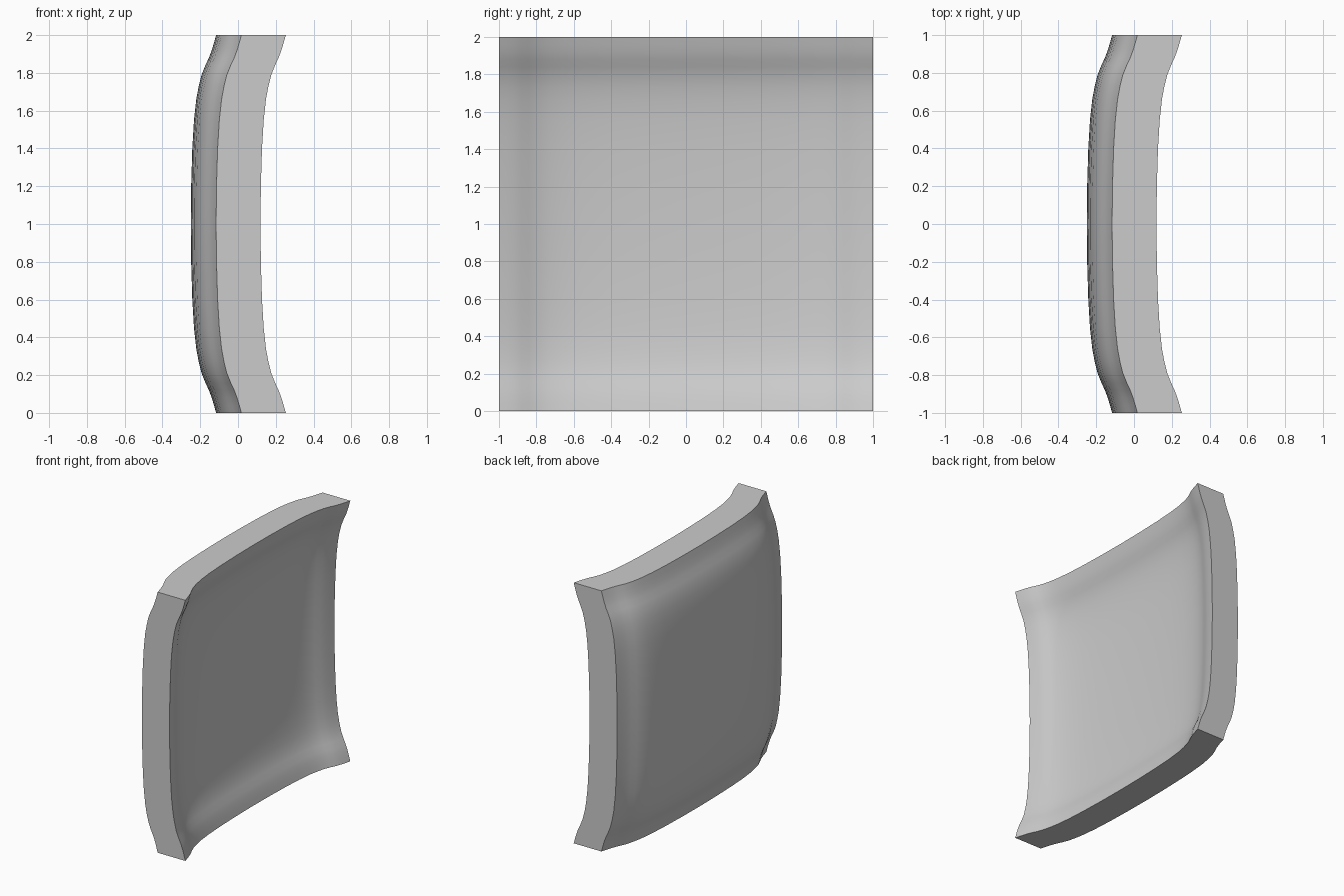
import bpy
import bmesh
from math import radians
from mathutils import Vector

cube = bpy.data.objects.get("Cube")
if cube:
    bpy.data.objects.remove(cube, do_unlink=True)

# Half profile of the dished panel: distance from the middle, rise towards +x
PROFILE = [(0, 0), (.2, .002), (.4, .008), (.55, .017), (.66, .029), (.73, .042),
           (.79, .057), (.84, .077), (.88, .096), (.92, .111), (.96, .123), (1, .134)]
THICKNESS = 0.235
FRONT_X = -0.25

# Mirror the half profile into a full one
FULL = [(-t, r) for t, r in reversed(PROFILE[1:])] + PROFILE


def make_material(name, value):
    mat = bpy.data.materials.new(name)
    mat.use_nodes = True
    colour = (value, value, value, 1)
    mat.diffuse_color = colour
    mat.node_tree.nodes["Principled BSDF"].inputs["Base Color"].default_value = colour
    return mat


# Curved sheet: the rises of both directions add up
bm = bmesh.new()
rows = [[bm.verts.new((FRONT_X + ry + rz, y, z + 1)) for y, ry in FULL]
        for z, rz in FULL]
for low, high in zip(rows, rows[1:]):
    for i in range(len(FULL) - 1):
        bm.faces.new((low[i], low[i + 1], high[i + 1], high[i]))

# Thicken the sheet straight along x, leaving flat rims
result = bmesh.ops.extrude_face_region(bm, geom=bm.faces[:], use_keep_orig=True)
moved = [g for g in result["geom"] if isinstance(g, bmesh.types.BMVert)]
bmesh.ops.translate(bm, verts=moved, vec=Vector((THICKNESS, 0, 0)))
bmesh.ops.recalc_face_normals(bm, faces=bm.faces[:])

mesh = bpy.data.meshes.new("curved_panel")
bm.to_mesh(mesh)
bm.free()
panel = bpy.data.objects.new("curved_panel", mesh)
bpy.context.collection.objects.link(panel)
mesh.materials.append(make_material("light_grey", 0.6))

# Smooth faces, sharp rims
bpy.ops.object.select_all(action="DESELECT")
panel.select_set(True)
bpy.context.view_layer.objects.active = panel
bpy.ops.object.shade_smooth_by_angle(angle=radians(40))
